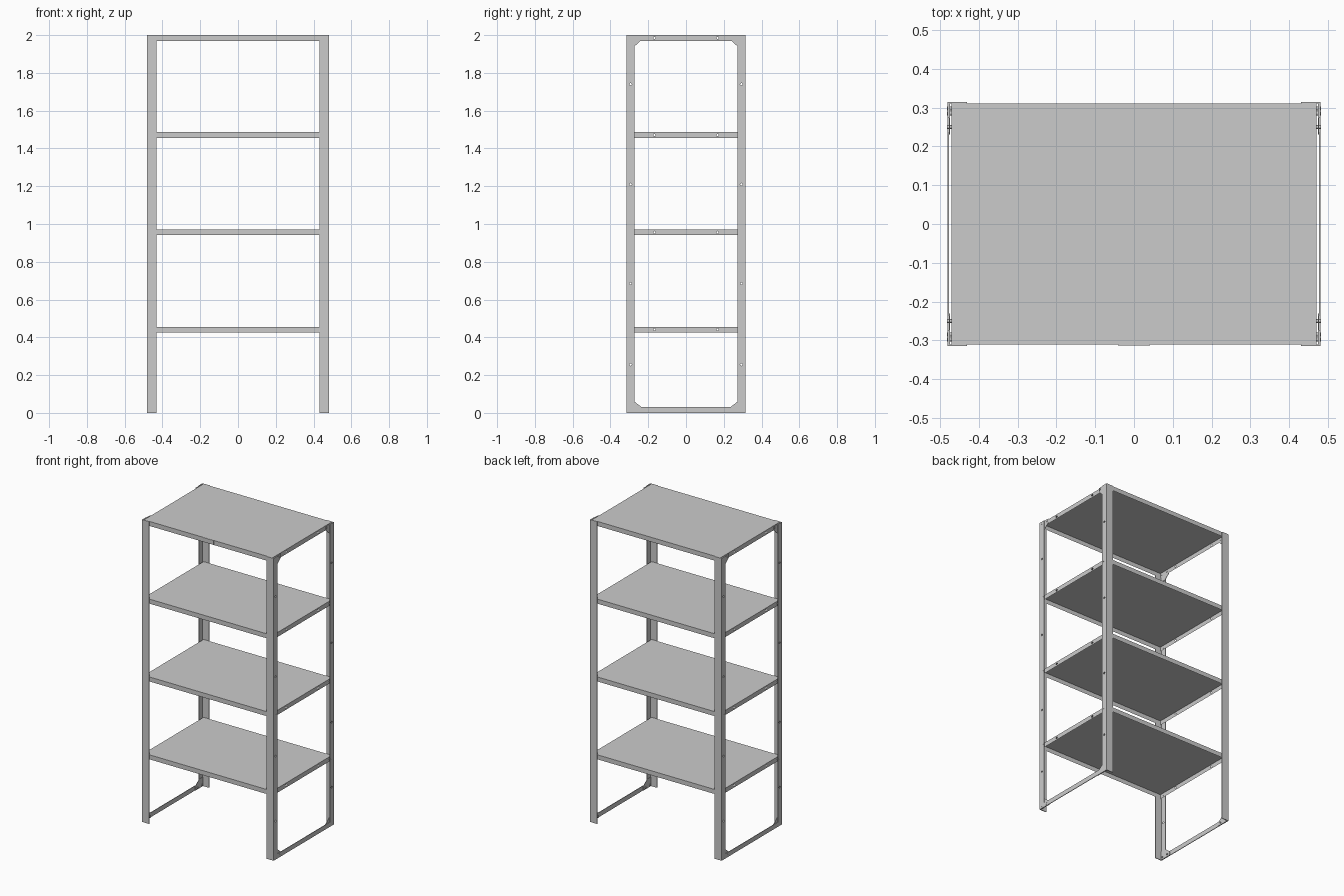
import bpy, bmesh, math
from mathutils import Matrix

if "Cube" in bpy.data.objects:
    bpy.data.objects.remove(bpy.data.objects["Cube"])

X, Y, H, T = 0.481, 0.315, 2.0, 0.004       # outer half width, half depth, height, sheet thickness
SX, SY, RIM = 0.470, 0.311, 0.030           # shelf half sizes and rim height
TOPS = [2.0, 1.486, 0.971, 0.456]


def finish(name, bm):
    bmesh.ops.recalc_face_normals(bm, faces=bm.faces)
    me = bpy.data.meshes.new(name)
    bm.to_mesh(me)
    bm.free()
    ob = bpy.data.objects.new(name, me)
    bpy.context.collection.objects.link(ob)
    return ob


def prism(name, pts, offset):
    """Flat polygon pushed out along an offset vector."""
    bm = bmesh.new()
    f = bm.faces.new([bm.verts.new(p) for p in pts])
    r = bmesh.ops.extrude_face_region(bm, geom=[f])
    bmesh.ops.translate(bm, vec=offset, verts=[v for v in r["geom"] if isinstance(v, bmesh.types.BMVert)])
    return finish(name, bm)


def box(name, x0, x1, y0, y1, z0, z1):
    return prism(name, [(x0, y0, z0), (x1, y0, z0), (x1, y1, z0), (x0, y1, z0)], (0, 0, z1 - z0))


def pins(name, spots, radius, x0, x1):
    """Cylinders along x at a list of (side, y, z) spots."""
    bm = bmesh.new()
    for s, y, z in spots:
        m = Matrix.Translation((s * (x0 + x1) / 2, y, z)) @ Matrix.Rotation(math.pi / 2, 4, "Y")
        bmesh.ops.create_cone(bm, cap_ends=True, segments=12, radius1=radius, radius2=radius,
                              depth=x1 - x0, matrix=m)
    return finish(name, bm)


def drill(ob, cutter):
    mod = ob.modifiers.new("holes", "BOOLEAN")
    mod.operation, mod.solver, mod.object = "DIFFERENCE", "EXACT", cutter


# hole cutters
post_holes = pins("post_hole_cutter", [(s, t * 0.293, z) for s in (-1, 1) for t in (-1, 1)
                                       for z in (0.255, 0.685, 1.21, 1.74)], 0.006, 0.474, 0.49)
shelf_holes = pins("shelf_hole_cutter", [(s, t * 0.167, z - 0.015) for s in (-1, 1) for t in (-1, 1)
                                         for z in TOPS], 0.006, 0.455, 0.475)
for c in (post_holes, shelf_holes):
    c.hide_render = True

# folded sheet shelves, open underneath
for i, z in enumerate(TOPS):
    bm = bmesh.new()
    bmesh.ops.create_cube(bm, size=1, matrix=Matrix.Translation((0, 0, z - RIM / 2))
                          @ Matrix.Diagonal((2 * SX, 2 * SY, RIM, 1)))
    low = min(bm.faces, key=lambda f: f.calc_center_median().z)
    bmesh.ops.inset_region(bm, faces=[low], thickness=0.003)
    bmesh.ops.translate(bm, vec=(0, 0, RIM - 0.003), verts=low.verts)
    drill(finish(f"shelf_{i + 1}", bm), shelf_holes)

for s, side in ((-1, "left"), (1, "right")):
    # angle posts and corner gussets
    for t, end in ((-1, "front"), (1, "back")):
        prof = [(X, Y), (0.431, Y), (0.431, Y - T), (X - T, Y - T), (X - T, 0.273), (X, 0.273)]
        post = prism(f"{end}_{side}_post", [(s * x, t * y, 0) for x, y in prof], (0, 0, H))
        drill(post, post_holes)
        for name, z0, d, reach in (("top", H, -1, 0.237), ("bottom", 0, 1, 0.231)):
            shape = [(Y - T, 0), (reach, 0), (reach, 0.027), (0.273, 0.06), (Y - T, 0.06)]
            prism(f"{name}_{end}_{side}_gusset", [(s * (X - T), t * y, z0 + d * z) for y, z in shape],
                  (-s * 0.003, 0, 0))
    # bottom side rail between the posts
    box(f"{side}_bottom_rail", s * (X - T), s * X, -0.273, 0.273, 0, 0.03)

# bolts joining shelves, gussets and posts
corner = [(s, t * y, z) for s in (-1, 1) for t in (-1, 1)
          for y, z in [(0.285, z - 0.016) for z in TOPS[1:]]
          + [(0.298, 1.986), (0.25, 1.986), (0.298, 0.014), (0.25, 0.014)]]
pins("bolts", corner, 0.005, 0.468, X + 0.0005)

# small blank plate on the top front edge
box("front_plate", -0.041, 0.041, -SY - 0.002, -SY, H - RIM + 0.002, H - 0.001)
